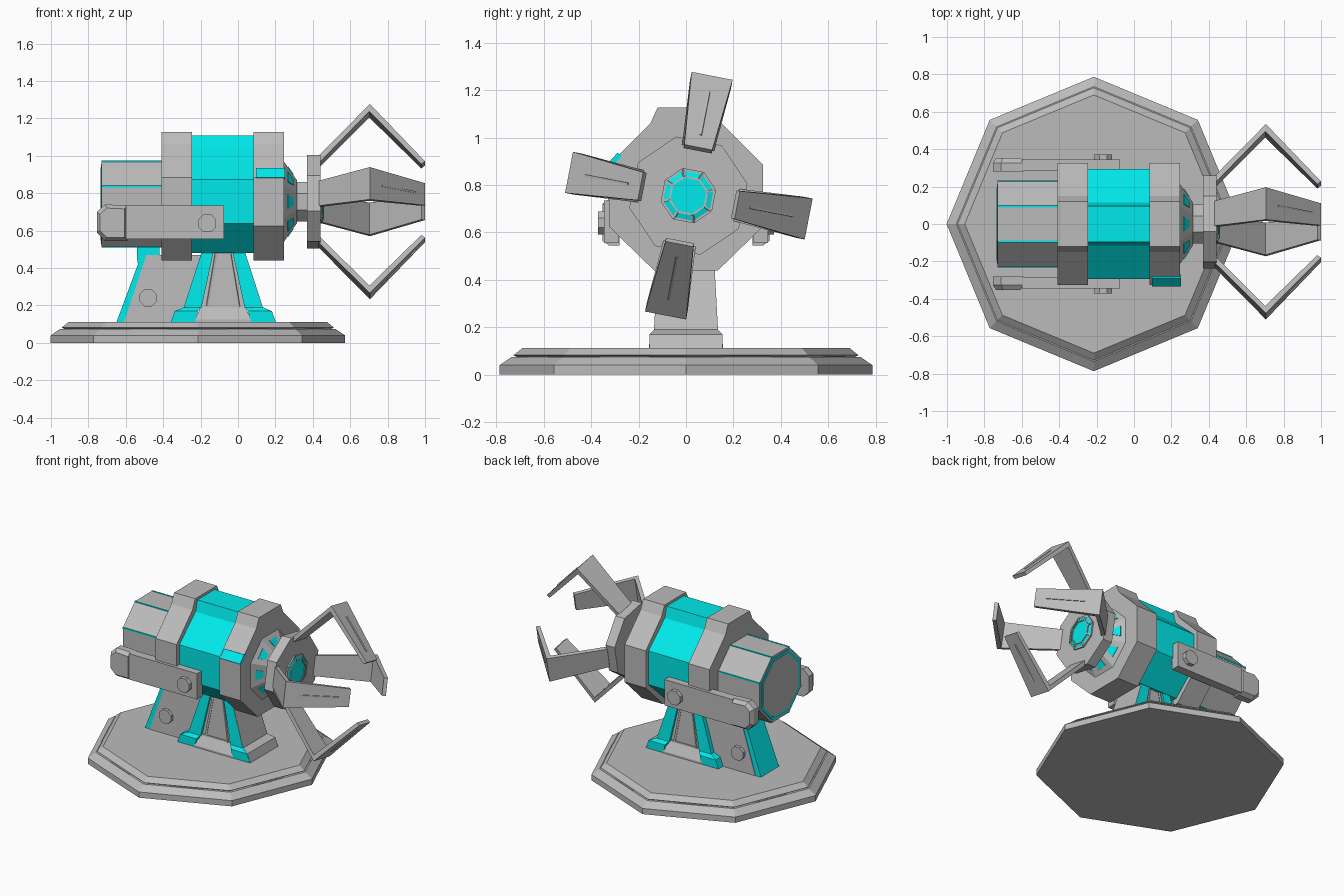
import bpy, bmesh
from math import sin, cos, pi, radians
from mathutils import Vector

if "Cube" in bpy.data.objects:
    bpy.data.objects.remove(bpy.data.objects["Cube"])


def material(name, rgb):
    m = bpy.data.materials.new(name)
    m.diffuse_color = (*rgb, 1)
    m.use_nodes = True
    m.node_tree.nodes["Principled BSDF"].inputs["Base Color"].default_value = m.diffuse_color
    return m


CYAN = material("cyan", (0.0, 0.82, 0.83))
GREY = material("grey", (0.5, 0.5, 0.5))
CZ = 0.755                 # height of the barrel axis
TILT = radians(-11)        # roll of the claw head


def loft(name, rings, cyan=False):
    """Bridge a series of equal-length rings and cap both ends."""
    bm = bmesh.new()
    vs = [[bm.verts.new(p) for p in r] for r in rings]
    n = len(rings[0])
    for a, b in zip(vs, vs[1:]):
        for i in range(n):
            j = (i + 1) % n
            bm.faces.new((a[i], a[j], b[j], b[i]))
    bm.faces.new(vs[0])
    bm.faces.new(vs[-1])
    bmesh.ops.recalc_face_normals(bm, faces=bm.faces)
    me = bpy.data.meshes.new(name)
    bm.to_mesh(me)
    bm.free()
    ob = bpy.data.objects.new(name, me)
    bpy.context.collection.objects.link(ob)
    me.materials.append(CYAN if cyan else GREY)
    return ob


def octagon(x, a, cz=CZ, rot=0.0, cy=0.0):
    """Octagon across the x axis; a = half distance between flats."""
    r = a / cos(pi / 8)
    return [(x, cy + r * cos(rot + pi / 8 + k * pi / 4),
             cz + r * sin(rot + pi / 8 + k * pi / 4)) for k in range(8)]


def hump(x, h, drop, corner, neck, top):
    """Octagon section with a raised spine on top."""
    k = 0.415 * h
    half = [(k, CZ - drop), (h, CZ - corner), (h, CZ + corner), neck, top]
    return [(x, y, z) for y, z in half] + [(x, -y, z) for y, z in reversed(half)]


def knob(name, x, z, r, y0, y1):
    return loft(name, [[(x + r * cos(k * pi / 4 + pi / 8), y, z + r * sin(k * pi / 4 + pi / 8))
                        for k in range(8)] for y in (y0, y1)])


def stack(name, levels, cyan=False):
    """Stack of rectangles: z, x min, x max, half depth."""
    return loft(name, [[(a, -h, z), (b, -h, z), (b, h, z), (a, h, z)]
                       for z, a, b, h in levels], cyan)


def bar(name, a, b, w, cyan=False):
    a, b = Vector(a), Vector(b)
    q = (b - a).to_track_quat('Z', 'Y')
    c = [q @ Vector((sx * w, sy * w, 0)) for sx, sy in ((-1, -1), (1, -1), (1, 1), (-1, 1))]
    return loft(name, [[p + o for o in c] for p in (a, b)], cyan)


# Octagonal base plate with stepped rim
def base_point(r, z, k):
    return Vector((-0.215 + r * cos(k * pi / 4), r * sin(k * pi / 4), z))


loft("base", [[base_point(r, z, k) for k in range(8)] for r, z in
              ((.787, 0), (.787, .04), (.735, .075), (.715, .075), (.728, .082), (.69, .112))])
for k in range(8):
    a, b = base_point(.732, .075, k), base_point(.732, .075, k + 1)
    bar("base_rim_strip", a.lerp(b, .3), a.lerp(b, .7), .003)

# Front pedestal: two splayed cyan legs around a grey panel
leg = [(.11, -.36, -.225, .155), (.17, -.338, -.215, .155),
       (.19, -.29, -.195, .135), (.50, -.19, -.128, .118)]
flip = [(z, -.16 - b, -.16 - a, h) for z, a, b, h in leg]
stack("pedestal_leg_left", leg, True)
stack("pedestal_leg_right", flip, True)
stack("pedestal_end_panel", [(z, b - .03, b + .003, h - .001) for z, a, b, h in flip])
stack("pedestal_panel", [(.11, -.23, .07, .157), (.125, -.23, .07, .157),
                         (.19, -.2, .04, .118), (.50, -.135, -.025, .105)])
for s in (-1, 1):
    stack("pedestal_rib", [(.19, -.08 - .115, -.08 + .115, .125), (.2, -.08 - .112, -.08 + .112, .124)])
    bar("panel_edge", (-.08 + s * .085, -.12, .19), (-.08 + s * .035, -.106, .49), .006)
    bar("panel_edge", (-.08 + s * .085, .12, .19), (-.08 + s * .035, .106, .49), .006)

# Rear support: slanted cyan strut, grey web and bolts
stack("rear_strut", [(.11, -.65, -.59, .10), (.42, -.535, -.48, .09),
                     (.45, -.54, -.42, .09), (.53, -.54, -.42, .09)], True)
stack("rear_web", [(.11, -.61, -.30, .104), (.47, -.49, -.2, .094)])
knob("rear_bolt", -.48, .24, .05, -.122, .122)

# Rear barrel with cyan edge strips and cyan-rimmed cap
BZ = .742
loft("rear_barrel", [octagon(-.73, .23, BZ), octagon(-.38, .23, BZ)])
for p, q in zip(octagon(-.731, .227, BZ), octagon(-.40, .227, BZ)):
    bar("barrel_edge_strip", p, q, .005, True)
loft("cap_rim", [octagon(-.733, .215, BZ), octagon(-.72, .215, BZ)], True)
loft("cap", [octagon(-.735, .195, BZ), octagon(-.72, .195, BZ)])

# Main cyan drum between two raised grey collars
loft("drum", [hump(x, .295, .275, .118, (.115, 1.035), (.095, 1.11)) for x in (-.26, .09)], True)
for name, x0, x1 in (("rear_collar", -.41, -.247), ("front_collar", .083, .247)):
    loft(name, [hump(x, .325, .315, .13, (.15, 1.06), (.12, 1.127)) for x in (x0, x1)])

# Cyan light on the front collar
loft("collar_light", [[(x, y, z) for y, z in ((-.335, .885), (-.29, .935), (-.27, .925), (-.31, .875))]
                      for x in (.095, .25)], True)

# Side arms with enlarged ends and pivot knobs
for s in (-1, 1):
    loft("side_arm", [[(x, s * y, z) for x, z in
                       ((-.60, .555), (-.075, .555), (-.075, .735), (-.60, .735))]
                      for y in (.285, .345)])
    end = ((-.59, .545), (-.71, .545), (-.755, .59), (-.755, .70), (-.71, .74), (-.59, .735))
    loft("arm_end", [[(-.67 + (x + .67) * f, s * y, .642 + (z - .642) * f) for x, z in end]
                     for y, f in ((.28, 1), (.325, 1), (.352, .8))])
    knob("arm_pivot", -.165, .64, .052, s * .34, s * .372)

# Tapered nose with cyan windows, and neck
big, small = octagon(.245, .215), octagon(.315, .115)
loft("nose", [big, small])
for k in range(8):
    a, b, c, d = (Vector(p) for p in (big[k], big[(k + 1) % 8], small[(k + 1) % 8], small[k]))
    n = (b - a).cross(d - a).normalized()
    n = n if n.x > 0 else -n
    m = (a + b + c + d) / 4
    quad = [m + (p - m) * .42 for p in (a, b, c, d)]
    loft("nose_window", [quad, [p + n * .004 for p in quad]], True)
loft("neck", [octagon(.31, .105), octagon(.38, .105)])

# Claw head disc with a faceted lens
loft("claw_disc", [octagon(x, .235, rot=TILT, cy=.01) for x in (.37, .44)])
outer, inner = (octagon(x, a, rot=TILT, cy=.01) for x, a in ((.445, .105), (.455, .075)))
loft("lens", [octagon(.435, .105, rot=TILT, cy=.01), outer, inner], True)
for k in range(8):
    bar("lens_rib", outer[k], inner[k], .005)
    bar("lens_frame", outer[k], outer[(k + 1) % 8], .005)
    bar("lens_frame", inner[k], inner[(k + 1) % 8], .004)

# Four bent claws
for i in range(4):
    t = TILT + i * pi / 2

    def pt(x, r, s):
        return (x, .012 + r * cos(t) - s * sin(t), CZ + r * sin(t) + s * cos(t))

    stations = (((.43, .235), (.43, .195), .068), ((.705, .515), (.702, .475), .088),
                ((1.0, .208), (.98, .193), .06))
    loft("claw", [[pt(*o, -w), pt(*o, w), pt(*n, w), pt(*n, -w)] for o, n, w in stations])
    bar("claw_ridge", pt(.77, .446, 0), pt(.95, .26, 0), .005)
